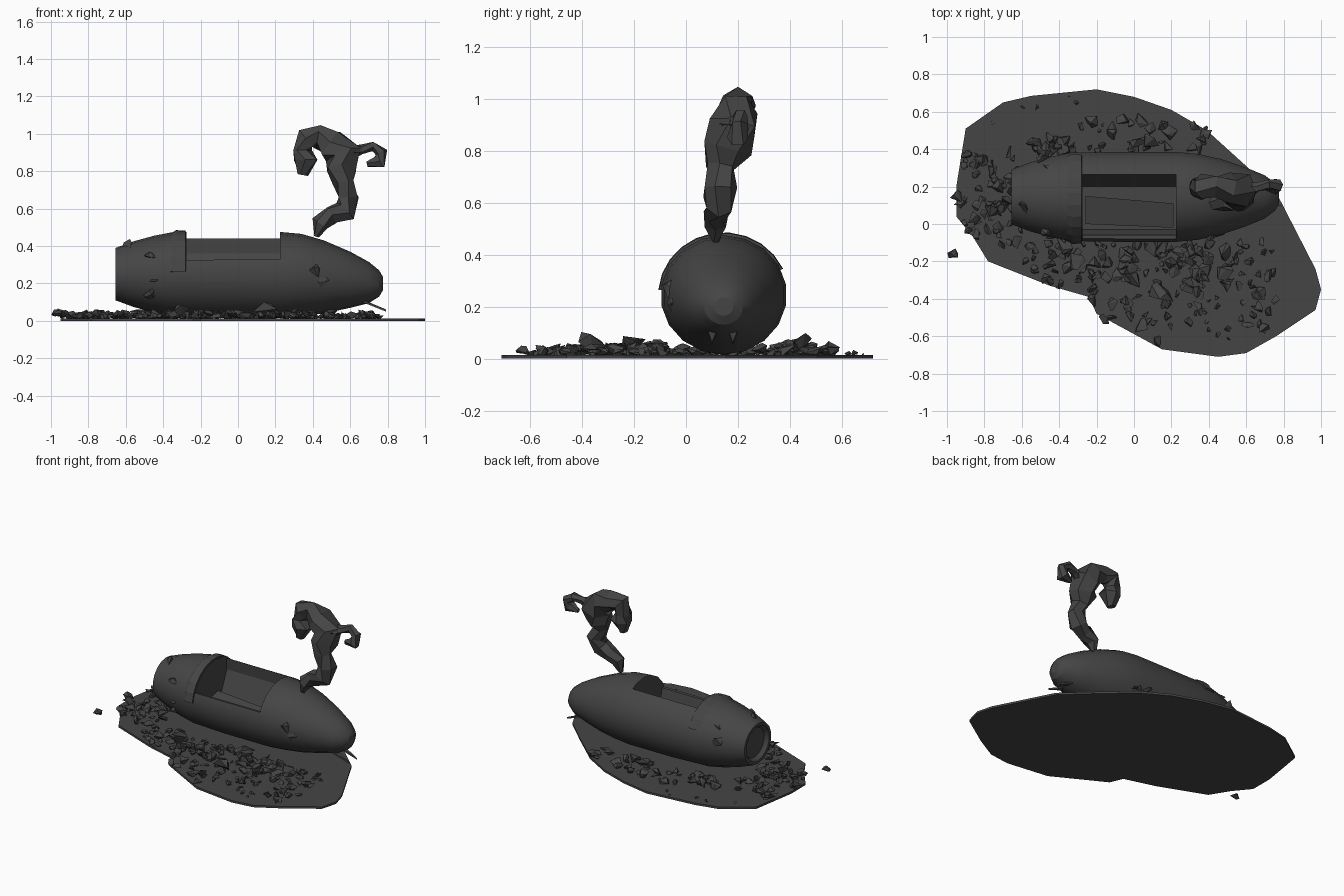
import bpy
import bmesh
import math
import random
from mathutils import Vector

random.seed(7)

if "Cube" in bpy.data.objects:
    bpy.data.objects.remove(bpy.data.objects["Cube"], do_unlink=True)

# One charcoal colour for everything
charcoal = bpy.data.materials.new("charcoal")
charcoal.use_nodes = True
shade = (0.06, 0.06, 0.06, 1)
charcoal.diffuse_color = shade
charcoal.node_tree.nodes["Principled BSDF"].inputs["Base Color"].default_value = shade


def finish(bm, name):
    """Turn a bmesh into a named, coloured object."""
    bmesh.ops.recalc_face_normals(bm, faces=bm.faces)
    mesh = bpy.data.meshes.new(name)
    bm.to_mesh(mesh)
    bm.free()
    mesh.materials.append(charcoal)
    obj = bpy.data.objects.new(name, mesh)
    bpy.context.collection.objects.link(obj)
    return obj


def loft(bm, rings):
    """Skin a list of equal point rings and cap both ends."""
    loops = [[bm.verts.new(p) for p in ring] for ring in rings]
    for a, b in zip(loops, loops[1:]):
        for i in range(len(a)):
            j = (i + 1) % len(a)
            bm.faces.new((a[i], a[j], b[j], b[i]))
    bm.faces.new(loops[0])
    bm.faces.new(loops[-1])


def hull_ring(x, z, radius, sides=18):
    """Upright ring around the long axis of the hull."""
    steps = [math.tau * (i + 0.5) / sides for i in range(sides)]
    return [(x, 0.145 + 1.06 * radius * math.cos(t), z + radius * math.sin(t)) for t in steps]


def chunk(bm, centre, size, flat=0.7):
    """Irregular broken piece: the convex hull of a few random points."""
    points = []
    for _ in range(8):
        d = Vector([random.gauss(0, 1) for _ in range(3)]).normalized()
        d *= size * random.uniform(0.7, 1.1)
        d.z *= flat
        points.append(bm.verts.new(Vector(centre) + d))
    result = bmesh.ops.convex_hull(bm, input=points)
    unused = [v for v in result["geom_interior"] if isinstance(v, bmesh.types.BMVert)]
    bmesh.ops.delete(bm, geom=unused, context="VERTS")


def plume(bm, path, sides=6):
    """Lumpy faceted tube along a path of (x, y, z, radius)."""
    centres = [Vector(p[:3]) for p in path]
    rings = []
    for k, (c, p) in enumerate(zip(centres, path)):
        along = centres[min(k + 1, len(path) - 1)] - centres[max(k - 1, 0)]
        u = Vector((0, 1, 0))
        u = (u - along * (u.dot(along) / along.length_squared)).normalized()
        v = along.normalized().cross(u)
        ring = []
        for i in range(sides):
            t = math.tau * (i + 0.5 * (k % 2)) / sides
            r = p[3] * random.uniform(0.88, 1.15)
            ring.append(c + u * r * math.cos(t) + v * r * math.sin(t))
        rings.append(ring)
    loft(bm, rings)


# Scorched ground sheet
outline = [(-0.95, 0.2), (-0.9, 0.51), (-0.7, 0.65), (-0.55, 0.685), (-0.2, 0.72),
           (0, 0.68), (0.2, 0.61), (0.39, 0.5), (0.6, 0.31), (0.77, 0.15), (0.97, -0.24),
           (1, -0.35), (0.97, -0.46), (0.76, -0.6), (0.6, -0.69), (0.45, -0.71),
           (0.15, -0.67), (-0.2, -0.48), (-0.24, -0.39), (-0.45, -0.33),
           (-0.78, -0.2), (-0.86, -0.07), (-0.95, 0.04)]
bm = bmesh.new()
loft(bm, [[(x, y, z) for x, y in outline] for z in (0, 0.014)])
finish(bm, "ground_sheet")

# Wrecked hull, blunt tail at -x with a recessed end, rounded nose at +x
stations = [(-0.63, 0.25, 0.10), (-0.655, 0.25, 0.12), (-0.655, 0.25, 0.14),
            (-0.56, 0.25, 0.175), (-0.45, 0.25, 0.205), (-0.34, 0.25, 0.226),
            (-0.1, 0.245, 0.23), (0.23, 0.245, 0.23), (0.34, 0.245, 0.22),
            (0.46, 0.235, 0.195), (0.6, 0.22, 0.15), (0.7, 0.205, 0.11),
            (0.755, 0.2, 0.07), (0.775, 0.2, 0.035)]
bm = bmesh.new()
loft(bm, [hull_ring(*s) for s in stations])
hull = finish(bm, "hull")

# Open cockpit cut through the top and front of the hull
bay = [(-0.16, 0.335), (-0.06, 0.325), (-0.03, 0.2), (0.2, 0.2),
       (0.27, 0.36), (0.255, 0.6), (-0.16, 0.6)]
bm = bmesh.new()
loft(bm, [[(x, y, z) for y, z in bay] for x in (-0.275, 0.225)])
cutter = finish(bm, "cockpit_cutter")
cutter.hide_render = True
cut = hull.modifiers.new("cockpit", "BOOLEAN")
cut.operation = "DIFFERENCE"
cut.object = cutter
bpy.context.view_layer.objects.active = hull
hull.select_set(True)
bpy.ops.object.modifier_apply(modifier="cockpit")
bpy.data.objects.remove(cutter, do_unlink=True)
bpy.ops.object.shade_smooth_by_angle(angle=math.radians(24))

# Raised collar behind the cockpit, over the upper hull
bm = bmesh.new()
arc = [math.radians(a) for a in range(25, 176, 15)]
rings = []
for t in arc:
    section = [(-0.38, 0.215), (-0.33, 0.243), (-0.28, 0.24), (-0.275, 0.2)]
    rings.append([(x, 0.145 + 1.04 * r * math.cos(t), 0.243 + r * math.sin(t)) for x, r in section])
loft(bm, rings)
finish(bm, "cockpit_collar")

# Tilted panel on the cockpit floor
bm = bmesh.new()
floor = [(-0.26, 0.0), (0.21, -0.02), (0.21, 0.11), (-0.26, 0.15)]
loft(bm, [[(x, y, h + 0.25 * y) for x, y in floor] for h in (0.2, 0.225)])
finish(bm, "cockpit_floor_panel")

# Rising smoke column with a drooping head and a side curl
bm = bmesh.new()
plume(bm, [(0.42, 0.115, 0.45, 0.015), (0.44, 0.115, 0.52, 0.05), (0.5, 0.115, 0.565, 0.05),
           (0.57, 0.125, 0.59, 0.06), (0.59, 0.14, 0.66, 0.062), (0.565, 0.13, 0.74, 0.06),
           (0.555, 0.16, 0.81, 0.09), (0.565, 0.175, 0.89, 0.095), (0.5, 0.19, 0.95, 0.08),
           (0.43, 0.2, 0.98, 0.062), (0.36, 0.2, 0.975, 0.062), (0.34, 0.195, 0.91, 0.05),
           (0.36, 0.19, 0.86, 0.065), (0.345, 0.19, 0.78, 0.03)])
finish(bm, "smoke_column")
bm = bmesh.new()
plume(bm, [(0.6, 0.18, 0.9, 0.05), (0.66, 0.2, 0.915, 0.025), (0.72, 0.21, 0.93, 0.028),
           (0.765, 0.21, 0.9, 0.035), (0.755, 0.2, 0.85, 0.04), (0.69, 0.2, 0.835, 0.015)])
finish(bm, "smoke_curl")


def inside(x, y):
    """True when a point lies on the ground sheet."""
    hit = False
    for (ax, ay), (bx, by) in zip(outline, outline[1:] + outline[:1]):
        if (ay > y) != (by > y) and x < ax + (bx - ax) * (y - ay) / (by - ay):
            hit = not hit
    return hit


# Rubble fields: x range, y range, count, smallest and largest piece
fields = [((-0.6, 0.75), (-0.62, -0.1), 190, 0.015, 0.045),
          ((-0.4, 0.5), (-0.3, -0.08), 35, 0.035, 0.06),
          ((-0.95, -0.6), (-0.1, 0.4), 70, 0.018, 0.045),
          ((-0.55, -0.33), (0.36, 0.46), 22, 0.03, 0.055),
          ((-0.3, 0.4), (0.38, 0.56), 26, 0.02, 0.05),
          ((-0.9, 0.4), (0.4, 0.68), 14, 0.01, 0.02)]
bm = bmesh.new()
for xs, ys, count, small, large in fields:
    for _ in range(count):
        x, y = random.uniform(*xs), random.uniform(*ys)
        if inside(x, y):
            size = random.uniform(small, large)
            chunk(bm, (x, y, 0.012 + size * 0.5), size)
# Taller blocks beside the hull and loose pieces at the rim
for x, y, size in [(0.1, 0.45, 0.06), (0.02, 0.45, 0.055), (-0.3, -0.2, 0.06), (0.15, -0.37, 0.07),
                   (-0.97, -0.16, 0.035), (-0.95, 0.15, 0.045), (-0.16, -0.51, 0.035)]:
    chunk(bm, (x, y, 0.02 + size * 0.6), size)
bmesh.ops.delete(bm, geom=[v for v in bm.verts if not v.link_faces], context="VERTS")
for v in bm.verts:
    v.co.z = max(v.co.z, 0.004)
    v.co.x = max(v.co.x, -1)
finish(bm, "rubble")

# Broken pieces stuck in the hull skin: position along x and angle around it
bm = bmesh.new()
for x, degrees, r in [(-0.47, 210, 0.2), (-0.46, 150, 0.2), (-0.45, 185, 0.2), (-0.48, 15, 0.2),
                      (-0.45, 40, 0.2), (0.42, 175, 0.2), (0.45, 190, 0.19), (-0.6, 110, 0.16)]:
    t = math.radians(degrees)
    chunk(bm, (x, 0.145 + r * math.cos(t), 0.245 + r * math.sin(t)), 0.045, 1)
finish(bm, "hull_fragments")

# Thin shards under the nose
bm = bmesh.new()
for y in (0.08, 0.16):
    base = [(0.64, y, 0.11), (0.67, y + 0.04, 0.1), (0.79, y + 0.02, 0.05)]
    loft(bm, [base, [(px, py, pz + 0.012) for px, py, pz in base]])
finish(bm, "nose_shards")
